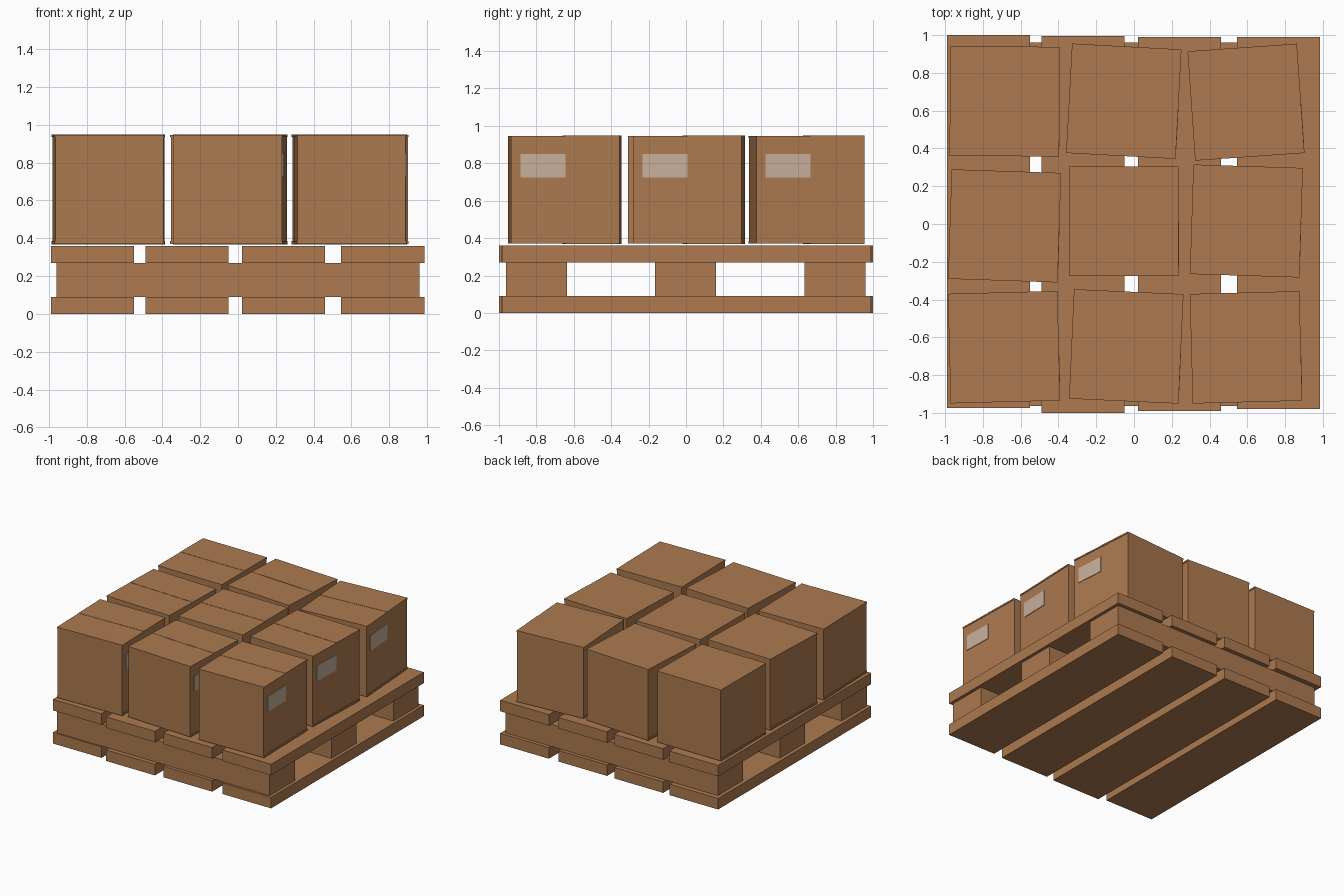
import bpy, bmesh, math
from mathutils import Matrix, Vector

if "Cube" in bpy.data.objects:
    bpy.data.objects.remove(bpy.data.objects["Cube"])


def material(name, rgb):
    m = bpy.data.materials.new(name)
    m.diffuse_color = (*rgb, 1)
    m.use_nodes = True
    m.node_tree.nodes["Principled BSDF"].inputs["Base Color"].default_value = m.diffuse_color
    return m


BROWN = material("cardboard brown", (0.418, 0.195, 0.080))
PALE = material("label beige", (0.578, 0.434, 0.328))


def build(name, boxes, loc=(0, 0, 0), turn=0):
    """One object from boxes given as (x range, y range, z range, material index)."""
    bm = bmesh.new()
    for xr, yr, zr, mat in boxes:
        lo, hi = Vector((xr[0], yr[0], zr[0])), Vector((xr[1], yr[1], zr[1]))
        mtx = Matrix.Translation((lo + hi) / 2) @ Matrix.Diagonal((*(hi - lo), 1))
        new = bmesh.ops.create_cube(bm, size=1, matrix=mtx)
        for f in {f for v in new["verts"] for f in v.link_faces}:
            f.material_index = mat
    me = bpy.data.meshes.new(name)
    bm.to_mesh(me)
    bm.free()
    me.materials.append(BROWN)
    me.materials.append(PALE)
    ob = bpy.data.objects.new(name, me)
    ob.location = loc
    ob.rotation_euler.z = math.radians(turn)
    bpy.context.collection.objects.link(ob)


# Pallet: top and bottom planks run front to back
planks = [((-0.99, -0.55), (-0.975, 1.0)), ((-0.49, -0.05), (-1.0, 0.995)),
          ((0.02, 0.46), (-0.99, 0.99)), ((0.545, 0.985), (-0.98, 0.99))]
for i, (xr, yr) in enumerate(planks):
    build(f"bottom_plank_{i}", [(xr, yr, (0, 0.09), 0)])
    build(f"top_plank_{i}", [(xr, yr, (0.27, 0.36), 0)])

# Stringers run across, between the plank layers
for i, y in enumerate((-0.80, -0.003, 0.797)):
    build(f"stringer_{i}", [((-0.96, 0.96), (y - 0.163, y + 0.163), (0.09, 0.27), 0)])

# Carton: body, thin flap lips top and bottom, label on the right side
H = 0.29
carton = [((-H + 0.004, H - 0.004), (-H, H), (0.38, 0.94), 0)]
for yr, step in (((-H, 0), 0.002), ((0, H), 0)):
    carton.append(((-H, H), yr, (0.935, 0.948 - step), 0))
    carton.append(((-H, H), yr, (0.368 + step, 0.385), 0))
carton.append(((H - 0.006, H + 0.001), (-0.24, 0.0), (0.725, 0.85), 1))

# Nine cartons, each slightly turned: x, y, degrees
places = [(-0.685, 0.649, -0.2), (-0.054, 0.650, -3.1), (0.593, 0.645, 4.0),
          (-0.685, -0.010, -1.9), (-0.054, 0.014, 0), (0.595, 0.016, -1.8),
          (-0.688, -0.652, 1.5), (-0.041, -0.648, -2.6), (0.593, -0.653, 1.5)]
for i, (x, y, a) in enumerate(places):
    build(f"carton_{i}", carton, (x, y, 0), a)
